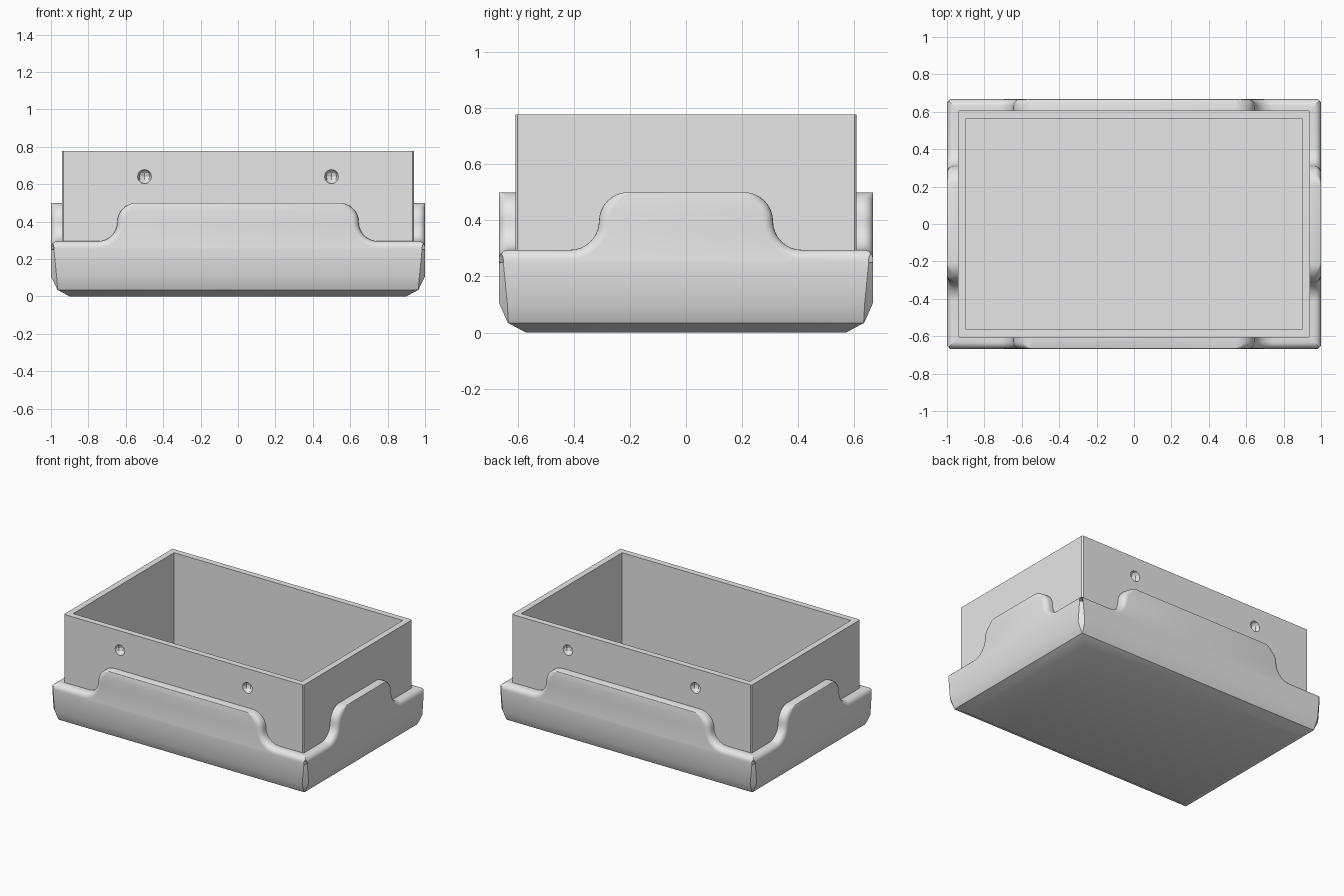
import bpy, bmesh, math
from mathutils import Matrix

if "Cube" in bpy.data.objects:
    bpy.data.objects.remove(bpy.data.objects["Cube"])

grey = bpy.data.materials.new("plain grey")
grey.diffuse_color = (0.8, 0.8, 0.8, 1)
grey.use_nodes = True
grey.node_tree.nodes["Principled BSDF"].inputs["Base Color"].default_value = grey.diffuse_color


def finish(name, bm, smooth=True):
    bmesh.ops.remove_doubles(bm, verts=bm.verts[:], dist=0.0005)
    bmesh.ops.recalc_face_normals(bm, faces=bm.faces[:])
    me = bpy.data.meshes.new(name)
    bm.to_mesh(me)
    bm.free()
    me.materials.append(grey)
    ob = bpy.data.objects.new(name, me)
    bpy.context.collection.objects.link(ob)
    bpy.ops.object.select_all(action='DESELECT')
    bpy.context.view_layer.objects.active = ob
    ob.select_set(True)
    if smooth:
        bpy.ops.object.shade_smooth_by_angle(angle=math.radians(30))
    return ob


def loft(name, rings, cap_end, smooth=True):
    """Stack of chamfered rectangles: (half x, half y, z, chamfer)."""
    bm = bmesh.new()
    loops = []
    for hx, hy, z, c in rings:
        pts = [(hx - c, -hy), (hx, c - hy), (hx, hy - c), (hx - c, hy),
               (c - hx, hy), (-hx, hy - c), (-hx, c - hy), (c - hx, -hy)]
        loops.append([bm.verts.new((x, y, z)) for x, y in pts])
    for a, b in zip(loops, loops[1:]):
        for i in range(8):
            j = (i + 1) % 8
            bm.faces.new((a[i], a[j], b[j], b[i]))
    bm.faces.new(loops[0])
    if cap_end:
        bm.faces.new(loops[-1])
    return finish(name, bm, smooth)


# Tray base with sloped underside
OX, OY, IX, IY, CH = 1.0, 0.667, 0.935, 0.602, 0.016
SEAM = 0.25
loft("base", [(0.90, 0.57, 0, 0.001), (0.965, 0.635, 0.035, 0.002),
              (OX, OY, 0.107, 0.03), (OX, OY, SEAM, CH)], False)

# Inner box, open at the top
box = loft("box", [(0.94, 0.608, 0.04, 0.007), (0.94, 0.608, 0.777, 0.007),
                   (0.897, 0.565, 0.777, 0.001), (0.897, 0.565, 0.08, 0.001)],
           True, False)

# Small round dimples in the long walls
bm = bmesh.new()
for x in (-0.5, 0.5):
    for y in (-0.608, 0.608):
        bmesh.ops.create_uvsphere(bm, u_segments=8, v_segments=6, radius=0.038,
                                  matrix=Matrix.Translation((x, y, 0.64)))
cutter = finish("dimple_cutter", bm, False)
cutter.hide_render = True
mod = box.modifiers.new("dimples", 'BOOLEAN')
mod.operation, mod.solver, mod.object = 'DIFFERENCE', 'EXACT', cutter
bpy.context.view_layer.objects.active = box
bpy.ops.object.modifier_apply(modifier=mod.name)
bpy.data.objects.remove(cutter)

LOW, TOP, ROUND = 0.295, 0.5, 0.035


def half_profile(end, mid):
    """Right half of the lip edge, end to tab: (u, z, normal u, normal z, round)."""
    r, zc = (TOP - LOW) / 2, (TOP + LOW) / 2
    pts = [(end, LOW, 0, 1, ROUND)]
    n = 8
    for i in range(n + 1):
        a = math.pi / 2 * i / n
        s, c = math.sin(a), math.cos(a)
        pts.append((mid + r - r * s, zc - r * c, s, c, ROUND))
    for i in range(1, n + 1):
        a = math.pi / 2 * i / n
        s, c = math.sin(a), math.cos(a)
        fade = min(1, (n - i) / 3)
        pts.append((mid - r + r * c, zc + r * s, c, s, max(ROUND * fade, 0.001)))
    return pts


def lip(name, out, inn, end, end_in, mid, turn):
    """Side panel with a raised tab, rounded outer edge and mitred ends."""
    half = half_profile(end, mid)
    prof = half + [(-u, z, -nu, nz, r) for u, z, nu, nz, r in reversed(half)]
    bm = bmesh.new()

    def vert(u, d, z):
        lim = min(end_in + d - inn, end - CH + out - d)
        return bm.verts.new((max(-lim, min(lim, u)), -d, z))

    rows = [[vert(p[0], inn, p[1]) for p in prof]]
    for k in range(6):
        a = math.pi / 2 * k / 5
        rows.append([vert(u - nu * r * (1 - math.cos(a)),
                          out - r + r * math.sin(a),
                          z - nz * r * (1 - math.cos(a)))
                     for u, z, nu, nz, r in prof])
    for a, b in zip(rows, rows[1:]):
        for i in range(len(prof) - 1):
            bm.faces.new((a[i], a[i + 1], b[i + 1], b[i]))
    # outer and inner faces, then the ends
    foot = {}
    for key, row, d in (("in", rows[0], inn), ("out", rows[-1], out)):
        foot[key] = [vert(-end, d, SEAM), vert(end, d, SEAM)]
        bm.faces.new(row + foot[key])
    for i, f in ((0, 1), (-1, 0)):
        bm.faces.new([r[i] for r in rows] + [foot["out"][f], foot["in"][f]])
    bm.transform(Matrix.Rotation(math.radians(turn), 4, 'Z'))
    finish(name, bm)


for name, turn in (("front_lip", 0), ("back_lip", 180)):
    lip(name, OY, IY, OX, IX, 0.645, turn)
for name, turn in (("right_lip", 90), ("left_lip", 270)):
    lip(name, OX, IX, OY, IY, 0.31, turn)
